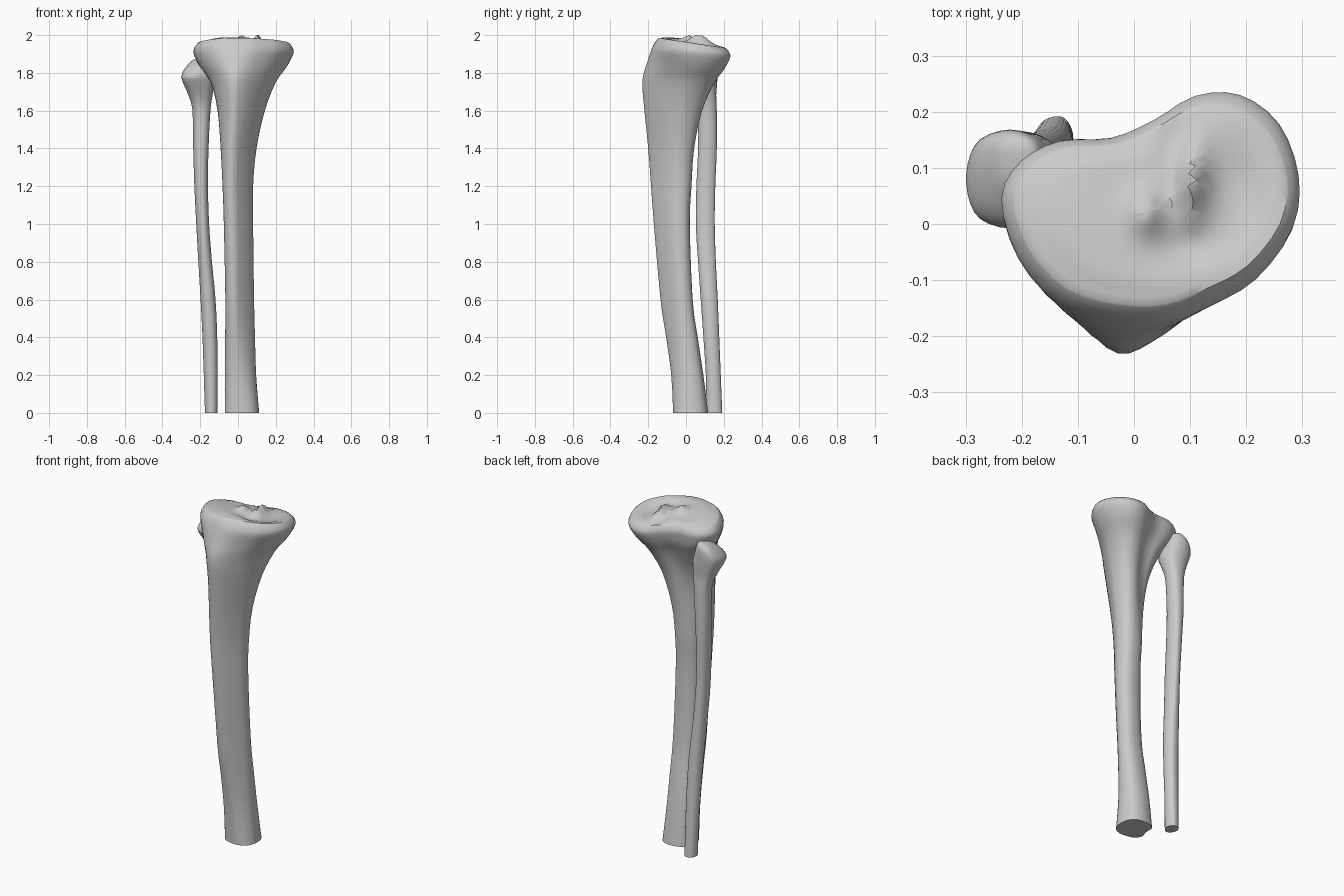
import bpy, bmesh, math

SEG = 3  # curve subdivisions between control points


def cr(a, b, c, d, t):
    """Catmull-Rom interpolation of tuples."""
    return tuple(0.5 * (2 * q + (r - p) * t + (2 * p - 5 * q + 4 * r - s) * t * t
                        + (3 * q - p - 3 * r + s) * t ** 3)
                 for p, q, r, s in zip(a, b, c, d))


def closed_curve(pts):
    n = len(pts)
    return [cr(pts[i - 1], pts[i], pts[(i + 1) % n], pts[(i + 2) % n], k / SEG)
            for i in range(n) for k in range(SEG)]


def open_curve(rows):
    n, out = len(rows), []
    for i in range(n - 1):
        for k in range(SEG):
            out.append(cr(rows[max(i - 1, 0)], rows[i], rows[i + 1],
                          rows[min(i + 2, n - 1)], k / SEG))
    return out + [rows[-1]]


def ring_at(row, shapes):
    """row = z, x0, x1, y0, y1, shape index (fractional), tilt in x, tilt in y"""
    z, x0, x1, y0, y1, s, tx, ty = row
    s = min(max(s, 0), len(shapes) - 1)
    i = min(int(s), len(shapes) - 2)
    f = s - i
    pts = [(a[0] + (b[0] - a[0]) * f, a[1] + (b[1] - a[1]) * f)
           for a, b in zip(shapes[i], shapes[i + 1])]
    xs, ys = [p[0] for p in pts], [p[1] for p in pts]
    out = []
    for px, py in pts:
        x = x0 + (x1 - x0) * (px - min(xs)) / (max(xs) - min(xs))
        y = y0 + (y1 - y0) * (py - min(ys)) / (max(ys) - min(ys))
        dz = tx * (x - (x0 + x1) / 2) + ty * y
        out.append((x, y, z + dz))
    return out


def loft(name, rings):
    bm = bmesh.new()
    vs = [[bm.verts.new(p) for p in r] for r in rings]
    n = len(vs[0])
    for a, b in zip(vs, vs[1:]):
        for i in range(n):
            j = (i + 1) % n
            bm.faces.new((a[i], a[j], b[j], b[i]))
    bm.faces.new(vs[0][::-1])
    bm.faces.new(vs[-1])
    bmesh.ops.recalc_face_normals(bm, faces=bm.faces)
    me = bpy.data.meshes.new(name)
    bm.to_mesh(me)
    bm.free()
    ob = bpy.data.objects.new(name, me)
    bpy.context.collection.objects.link(ob)
    bpy.ops.object.select_all(action='DESELECT')
    bpy.context.view_layer.objects.active = ob
    ob.select_set(True)
    bpy.ops.object.shade_smooth_by_angle(angle=math.radians(40))
    return ob


# Shin bone cross-sections, counter-clockwise from the front crest
base = [(.0, -.068), (.04, -.07), (.08, -.055), (.105, -.02), (.11, .02), (.105, .06),
        (.085, .095), (.05, .112), (.01, .115), (-.03, .105), (-.055, .085), (-.055, .055),
        (-.06, .02), (-.07, -.01), (-.06, -.04), (-.035, -.06)]
shaft = [(-.04, -.17), (-.01, -.165), (.03, -.13), (.065, -.085), (.08, -.05), (.078, -.02),
         (.065, .005), (.04, .018), (.01, .02), (-.02, .015), (-.045, 0), (-.06, -.02),
         (-.07, -.05), (-.075, -.08), (-.075, -.115), (-.065, -.15)]
neck = [(-.03, -.23), (.03, -.21), (.09, -.16), (.15, -.09), (.2, 0), (.2, .07),
        (.175, .125), (.13, .155), (.07, .15), (.02, .115), (-.03, .105), (-.08, .105),
        (-.125, .075), (-.15, .02), (-.14, -.08), (-.09, -.18)]
plateau = [(-.03, -.16), (.06, -.16), (.14, -.13), (.22, -.085), (.285, 0), (.295, .09),
           (.26, .18), (.19, .23), (.11, .228), (.035, .185), (-.04, .155), (-.13, .15),
           (-.2, .115), (-.235, .05), (-.205, -.05), (-.13, -.13)]
shapes = [closed_curve(s) for s in (base, shaft, neck, plateau)]

tibia_rows = [
    (0.00, -.070, .112, -.068, .117, 0, 0, 0),
    (0.20, -.070, .096, -.078, .092, .3, 0, 0),
    (0.40, -.068, .090, -.105, .062, .7, 0, 0),
    (0.60, -.067, .085, -.135, .035, 1, 0, 0),
    (1.00, -.075, .080, -.170, .020, 1, 0, 0),
    (1.20, -.082, .080, -.185, .029, 1, 0, 0),
    (1.40, -.092, .098, -.200, .043, 1.2, 0, 0),
    (1.60, -.108, .142, -.220, .085, 1.6, 0, 0),
    (1.75, -.145, .200, -.231, .150, 2, 0, -.03),
    (1.84, -.205, .260, -.205, .205, 2.5, 0, -.08),
    (1.91, -.236, .294, -.180, .234, 3, 0, -.12),
    (1.945, -.228, .288, -.160, .228, 3, 0, -.15),
    (1.963, -.213, .272, -.145, .212, 3, 0, -.15)]
rings = [ring_at(r, shapes) for r in open_curve(tibia_rows)]


# Joint surface: two shallow dishes separated by two small peaks
def bump(x, y, cx, cy, sx, sy):
    return math.exp(-((x - cx) / sx) ** 2 - ((y - cy) / sy) ** 2)


rim = rings[-1]
cx, cy = .04, .03
for k in range(1, 13):
    s = 1 - k / 12.5
    ring = []
    for x, y, z in rim:
        x, y = cx + (x - cx) * s, cy + (y - cy) * s
        fade = min(1, (1 - s) * 4)
        h = (.010 + .045 * bump(x, y, .105, .075, .022, .055)
             + .027 * bump(x, y, .02, .02, .03, .04)
             - .024 * bump(x, y, .19, .05, .06, .11)
             - .020 * bump(x, y, .10, -.04, .06, .04)
             - .015 * bump(x, y, .07, .17, .03, .05)
             + .006 * bump(x, y, -.10, .0, .09, .10))
        ring.append((x, y, 1.963 - .15 * y + h * fade))
    rings.append(ring)
loft("shin_bone", rings)

# Outer thin bone: round-triangular sections with a knobbed, tilted head
tri = closed_curve([(0, -1), (.6, -.8), (.95, -.2), (.9, .45), (.5, .95),
                    (-.1, 1), (-.7, .75), (-1, .15), (-.85, -.4), (-.5, -.85)])
oval = closed_curve([(math.sin(a) * (1 + .12 * math.cos(2 * a)), -math.cos(a))
                     for a in (i * math.tau / 10 for i in range(10))])
fibula_rows = [
    (0.00, -.175, -.108, .108, .192, 0, 0, 0),
    (0.20, -.181, -.108, .105, .184, 0, 0, 0),
    (0.40, -.188, -.110, .092, .176, 0, 0, 0),
    (0.60, -.198, -.119, .078, .168, 0, 0, 0),
    (0.80, -.210, -.138, .064, .158, 0, 0, 0),
    (1.00, -.221, -.153, .052, .152, 0, 0, 0),
    (1.20, -.231, -.159, .055, .155, 0, 0, 0),
    (1.40, -.237, -.156, .064, .163, .3, 0, 0),
    (1.60, -.241, -.146, .062, .163, .5, 0, 0),
    (1.68, -.262, -.135, .040, .160, .8, 0, 0),
    (1.74, -.288, -.128, .010, .165, 1, .05, .05),
    (1.785, -.299, -.140, -.008, .168, 1, .15, .1),
    (1.82, -.285, -.155, .010, .167, 1, .25, .15),
    (1.845, -.262, -.170, .045, .158, 1, .3, .15),
    (1.857, -.240, -.190, .075, .140, 1, .3, .15),
    (1.860, -.220, -.205, .095, .115, 1, .3, .15)]
loft("outer_leg_bone", [ring_at(r, [tri, oval]) for r in open_curve(fibula_rows)])
